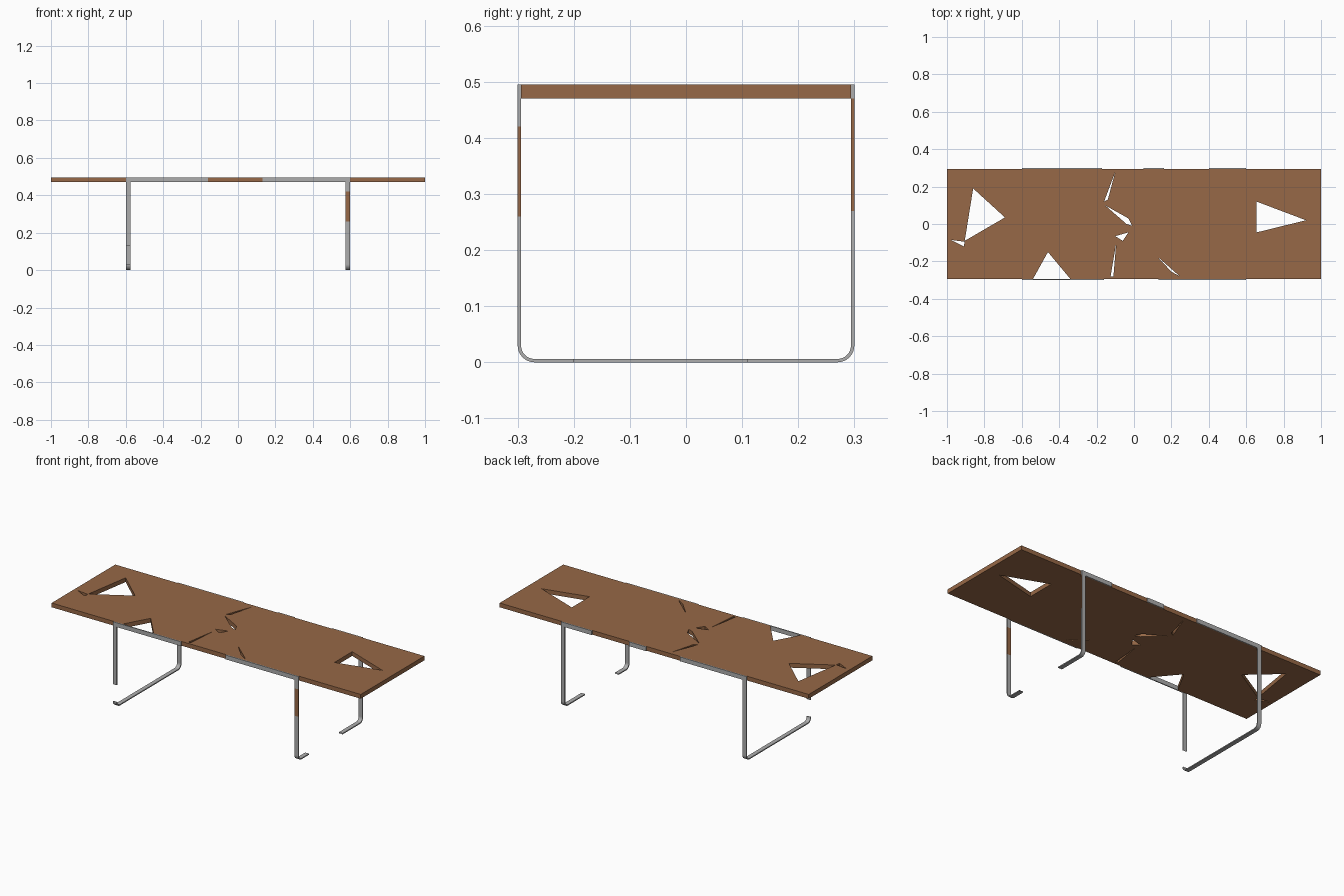
import bpy, bmesh, math

if "Cube" in bpy.data.objects:
    bpy.data.objects.remove(bpy.data.objects["Cube"])

def material(name, rgb):
    m = bpy.data.materials.new(name)
    m.diffuse_color = (*rgb, 1)
    m.use_nodes = True
    m.node_tree.nodes["Principled BSDF"].inputs["Base Color"].default_value = m.diffuse_color
    return m

wood = material("brown wood", (0.31, 0.14, 0.063))
steel = material("grey steel", (0.42, 0.42, 0.42))

def finish(bm, name, *mats):
    bmesh.ops.remove_doubles(bm, verts=bm.verts, dist=1e-5)
    bmesh.ops.recalc_face_normals(bm, faces=bm.faces)
    me = bpy.data.meshes.new(name)
    bm.to_mesh(me)
    bm.free()
    for m in mats:
        me.materials.append(m)
    ob = bpy.data.objects.new(name, me)
    bpy.context.collection.objects.link(ob)
    return ob

def box(bm, lo, hi):
    v = [bm.verts.new((x, y, z)) for x in (lo[0], hi[0])
         for y in (lo[1], hi[1]) for z in (lo[2], hi[2])]
    for f in ((0, 1, 3, 2), (4, 6, 7, 5), (0, 4, 5, 1), (2, 3, 7, 6), (0, 2, 6, 4), (1, 5, 7, 3)):
        bm.faces.new([v[i] for i in f])

# Broken table top: outline with edge notch, pierced by angular holes
Z0, Z1, Y = 0.47, 0.495, 0.294
outline = [(-1, -Y), (-0.54, -Y), (-0.46, -0.15), (-0.34, -Y), (1, -Y), (1, Y), (-1, Y)]
holes = [
    [(-0.86, 0.19), (-0.69, 0.035), (-0.905, -0.09)],
    [(0.655, 0.12), (0.92, 0.02), (0.655, -0.045)],
    [(-0.905, -0.095), (-0.98, -0.085), (-0.91, -0.12)],
    [(-0.10, 0.28), (-0.16, 0.12), (-0.14, 0.13)],
    [(-0.155, 0.10), (-0.03, 0.03), (-0.01, -0.01), (-0.04, 0.0)],
    [(-0.10, -0.065), (-0.03, -0.045), (-0.06, -0.09)],
    [(-0.095, -0.10), (-0.11, -0.28), (-0.125, -0.28)],
    [(0.12, -0.17), (0.245, -0.28), (0.20, -0.255)],
]
cu = bpy.data.curves.new("table_top", 'CURVE')
cu.dimensions = '2D'
cu.fill_mode = 'BOTH'
cu.extrude = (Z1 - Z0) / 2
for loop in [outline] + holes:
    sp = cu.splines.new('POLY')
    sp.points.add(len(loop) - 1)
    for p, (x, y) in zip(sp.points, loop):
        p.co = (x, y, 0, 1)
    sp.use_cyclic_u = True
cu.materials.append(wood)
top = bpy.data.objects.new("table_top", cu)
top.location.z = (Z0 + Z1) / 2
bpy.context.collection.objects.link(top)
bpy.context.view_layer.objects.active = top
top.select_set(True)
bpy.ops.object.convert(target='MESH')
bpy.ops.object.shade_flat()

# Steel side rails, in their remaining lengths
T = 0.006
for name, s, spans in (("front_rail", -1, [(-0.6, -0.16), (0.13, 0.6)]),
                       ("back_rail", 1, [(-0.6, -0.17), (0.05, 0.16), (0.4, 0.6)])):
    bm = bmesh.new()
    for a, b in spans:
        ys = sorted((s * Y, s * (Y + T)))
        box(bm, (a, ys[0], Z0), (b, ys[1], Z1))
    finish(bm, name, steel)

# Flat-bar sled legs: U path with rounded lower corners
def sled_path():
    R, H = 0.03, 0.3
    pts = [(-H, z, 1, 0) for z in (Z0, 0.42, 0.26, 0.13)]
    for k in range(9):
        a = math.pi * (1 + k / 16)
        pts.append((-H + R + R * math.cos(a), R + R * math.sin(a), -math.cos(a), -math.sin(a)))
    pts += [(y, 0, 0, 1) for y in (-0.2, 0.11)]
    for k in range(9):
        a = math.pi * (1.5 + k / 16)
        pts.append((H - R + R * math.cos(a), R + R * math.sin(a), -math.cos(a), -math.sin(a)))
    pts += [(H, z, -1, 0) for z in (0.27, Z0)]
    return pts

def sled(name, x0, x1, missing, brown):
    bm = bmesh.new()
    pts = sled_path()
    for p, q in zip(pts, pts[1:]):
        my, mz = (p[0] + q[0]) / 2, (p[1] + q[1]) / 2
        if missing(my, mz):
            continue
        ring = [[bm.verts.new((x, c[0] + c[2] * t, c[1] + c[3] * t))
                 for x, t in ((x0, 0), (x1, 0), (x1, T), (x0, T))] for c in (p, q)]
        for i in range(4):
            j = (i + 1) % 4
            f = bm.faces.new((ring[0][i], ring[0][j], ring[1][j], ring[1][i]))
            f.material_index = int(brown(my, mz, i))
    return finish(bm, name, steel, wood)

sled("left_sled_leg", -0.6, -0.575,
     lambda y, z: y < -0.29 and 0.03 < z < 0.13,
     lambda y, z, i: False)
sled("right_sled_leg", 0.575, 0.6,
     lambda y, z: z < 0.005 and -0.2 < y < 0.11,
     lambda y, z, i: (y < -0.29 and 0.26 < z < 0.42) or (y > 0.29 and z > 0.27 and i == 1))
